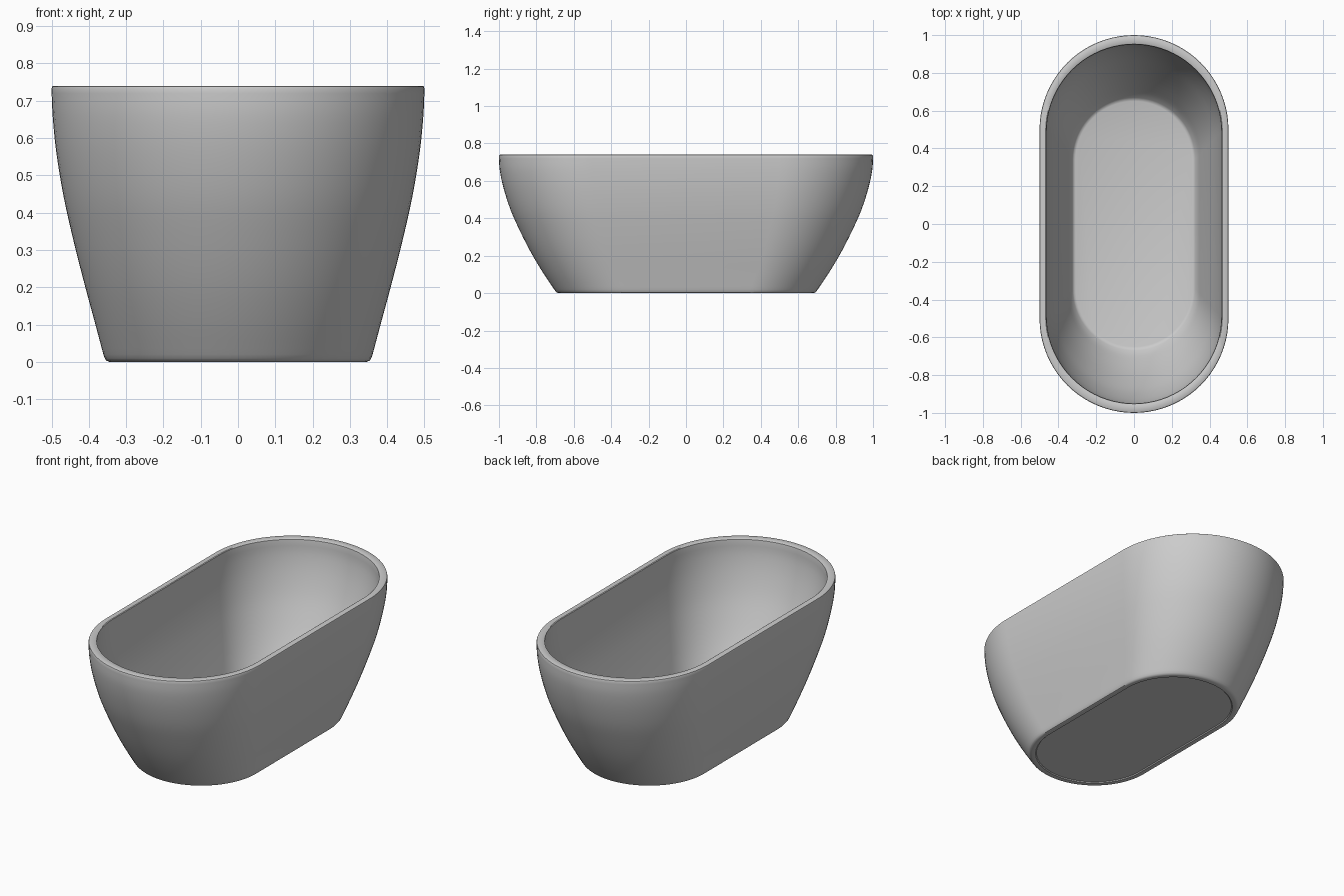
import bpy, bmesh
from math import sin, cos, pi, radians

cube = bpy.data.objects.get("Cube")
if cube:
    bpy.data.objects.remove(cube, do_unlink=True)

mat = bpy.data.materials.new("pale_grey_enamel")
mat.use_nodes = True
colour = (0.6, 0.6, 0.6, 1)
mat.diffuse_color = colour
mat.node_tree.nodes["Principled BSDF"].inputs["Base Color"].default_value = colour

ARC = 40  # segments in each rounded end


def stadium(w, l, z):
    """Outline with straight sides and semicircular ends: half width, half length, height."""
    pts = []
    for end in (1, -1):
        for i in range(ARC + 1):
            a = pi * i / ARC
            pts.append((end * w * cos(a), end * (l - w + w * sin(a)), z))
    return pts


def smooth_path(pts, steps=4):
    """Catmull-Rom curve through the profile points."""
    ext = [pts[0]] + pts + [pts[-1]]
    out = []
    for p0, p1, p2, p3 in zip(ext, ext[1:], ext[2:], ext[3:]):
        for k in range(steps):
            t = k / steps
            out.append(tuple(
                0.5 * (2 * b + (c - a) * t + (2 * a - 5 * b + 4 * c - d) * t * t
                       + (3 * b - a - 3 * c + d) * t ** 3)
                for a, b, c, d in zip(p0, p1, p2, p3)))
    return out + [pts[-1]]


# Wall profile: half width, half length, height
wall = smooth_path([
    (0.361, 0.705, 0.02), (0.385, 0.765, 0.11), (0.412, 0.825, 0.21),
    (0.440, 0.882, 0.32), (0.467, 0.936, 0.44), (0.487, 0.975, 0.56),
    (0.497, 0.996, 0.66), (0.5, 1.0, 0.732)])

# Recessed underside and rounded foot
foot = [(0.32, 0.655, 0.006), (0.325, 0.66, 0.001), (0.345, 0.68, 0.0),
        (0.353, 0.69, 0.003), (0.357, 0.697, 0.009)]
# Eased rim, with the inner wall running down parallel to the outer one
rim = [(0.498, 0.998, 0.738), (0.495, 0.995, 0.74),
       (0.468, 0.957, 0.74), (0.464, 0.952, 0.737)]
inner = [(w - 0.037, l - 0.05, z) for w, l, z in reversed(wall) if 0.06 < z < 0.73]
basin = [(0.325, 0.669, 0.045), (0.318, 0.66, 0.038), (0.309, 0.65, 0.035)]

# Bathtub shell lofted through all outlines
bm = bmesh.new()
rings = [[bm.verts.new(p) for p in stadium(*ring)]
         for ring in foot + wall + rim + inner + basin]
for low, high in zip(rings, rings[1:]):
    for i in range(len(low)):
        j = (i + 1) % len(low)
        bm.faces.new((low[i], low[j], high[j], high[i]))
bm.faces.new(list(reversed(rings[0])))
bm.faces.new(rings[-1])
bmesh.ops.recalc_face_normals(bm, faces=bm.faces)

mesh = bpy.data.meshes.new("bathtub")
bm.to_mesh(mesh)
bm.free()
mesh.materials.append(mat)
tub = bpy.data.objects.new("bathtub", mesh)
bpy.context.collection.objects.link(tub)
bpy.ops.object.select_all(action="DESELECT")
tub.select_set(True)
bpy.context.view_layer.objects.active = tub
bpy.ops.object.shade_smooth_by_angle(angle=radians(35))
